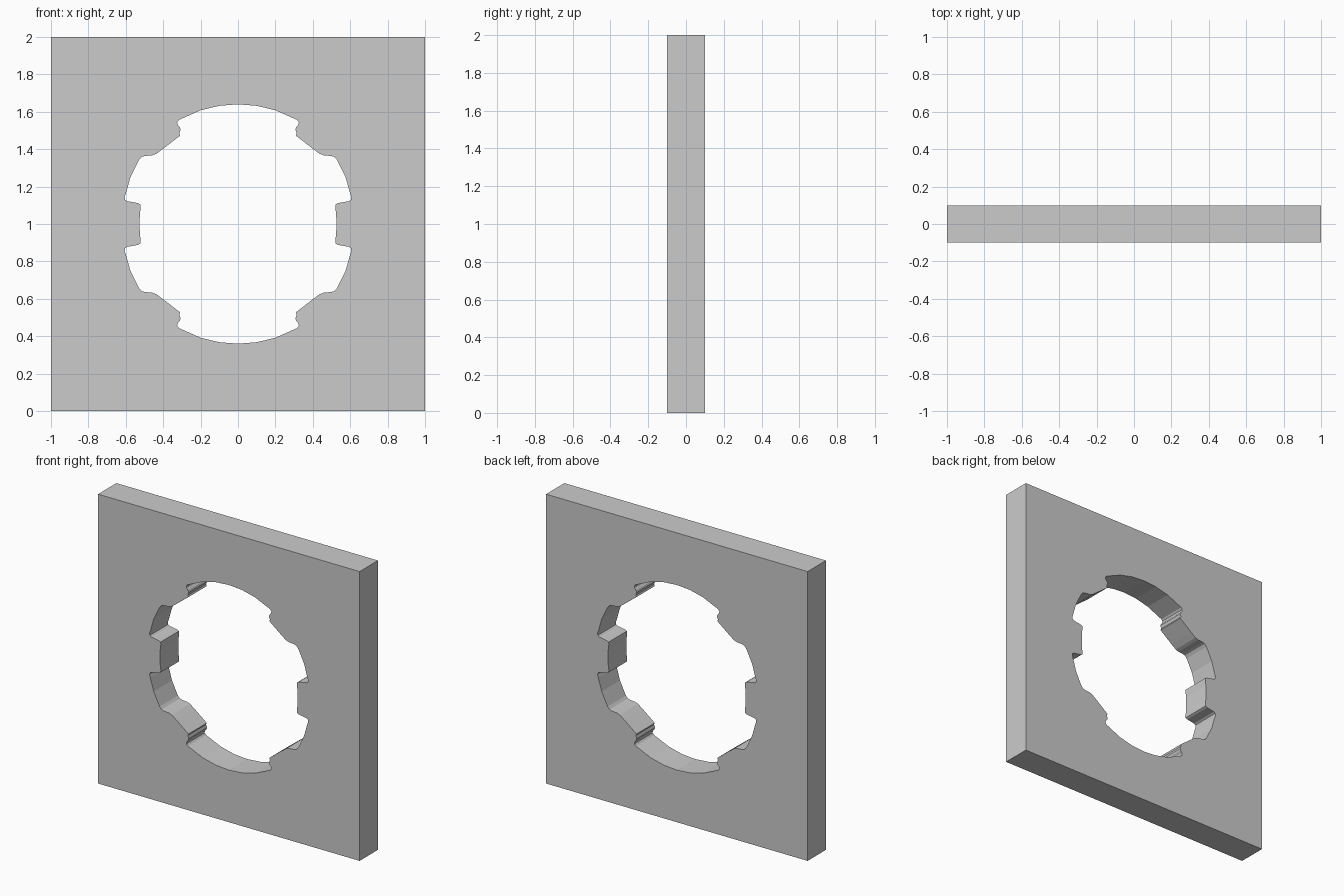
import bpy, bmesh

if "Cube" in bpy.data.objects:
    bpy.data.objects.remove(bpy.data.objects["Cube"])

# Quarter of the notched opening, from top centre to right centre (relative to the middle)
QUARTER = [(0, .64), (.1, .632), (.2, .608), (.315, .557), (.325, .545), (.323, .532),
           (.311, .518), (.307, .505), (.314, .485), (.309, .473), (.4, .402), (.437, .375),
           (.46, .367), (.495, .364), (.515, .359), (.53, .342), (.575, .25), (.6, .162),
           (.606, .145), (.604, .13), (.592, .122), (.535, .112), (.522, .105),
           (.52, .09), (.525, .05), (.526, 0)]
THICK = 0.2

# Mirror the quarter into the full closed outline
half = QUARTER + [(x, -z) for x, z in reversed(QUARTER[:-1])]
hole = half + [(-x, z) for x, z in reversed(half[1:-1])]
square = [(-1, -1), (1, -1), (1, 1), (-1, 1)]

bm = bmesh.new()


def add_loop(points):
    vs = [bm.verts.new((x, -THICK / 2, z + 1)) for x, z in points]
    return [bm.edges.new((a, b)) for a, b in zip(vs, vs[1:] + vs[:1])]


# Front face with the opening, then extruded to the back
edges = add_loop(square) + add_loop(hole)
bmesh.ops.triangle_fill(bm, edges=edges, use_beauty=True, use_dissolve=False, normal=(0, -1, 0))
ext = bmesh.ops.extrude_face_region(bm, geom=bm.faces[:], use_keep_orig=True)
moved = [g for g in ext["geom"] if isinstance(g, bmesh.types.BMVert)]
bmesh.ops.translate(bm, verts=moved, vec=(0, THICK, 0))
bmesh.ops.recalc_face_normals(bm, faces=bm.faces[:])

mesh = bpy.data.meshes.new("wall_panel")
bm.to_mesh(mesh)
bm.free()
panel = bpy.data.objects.new("wall_panel", mesh)
bpy.context.collection.objects.link(panel)
